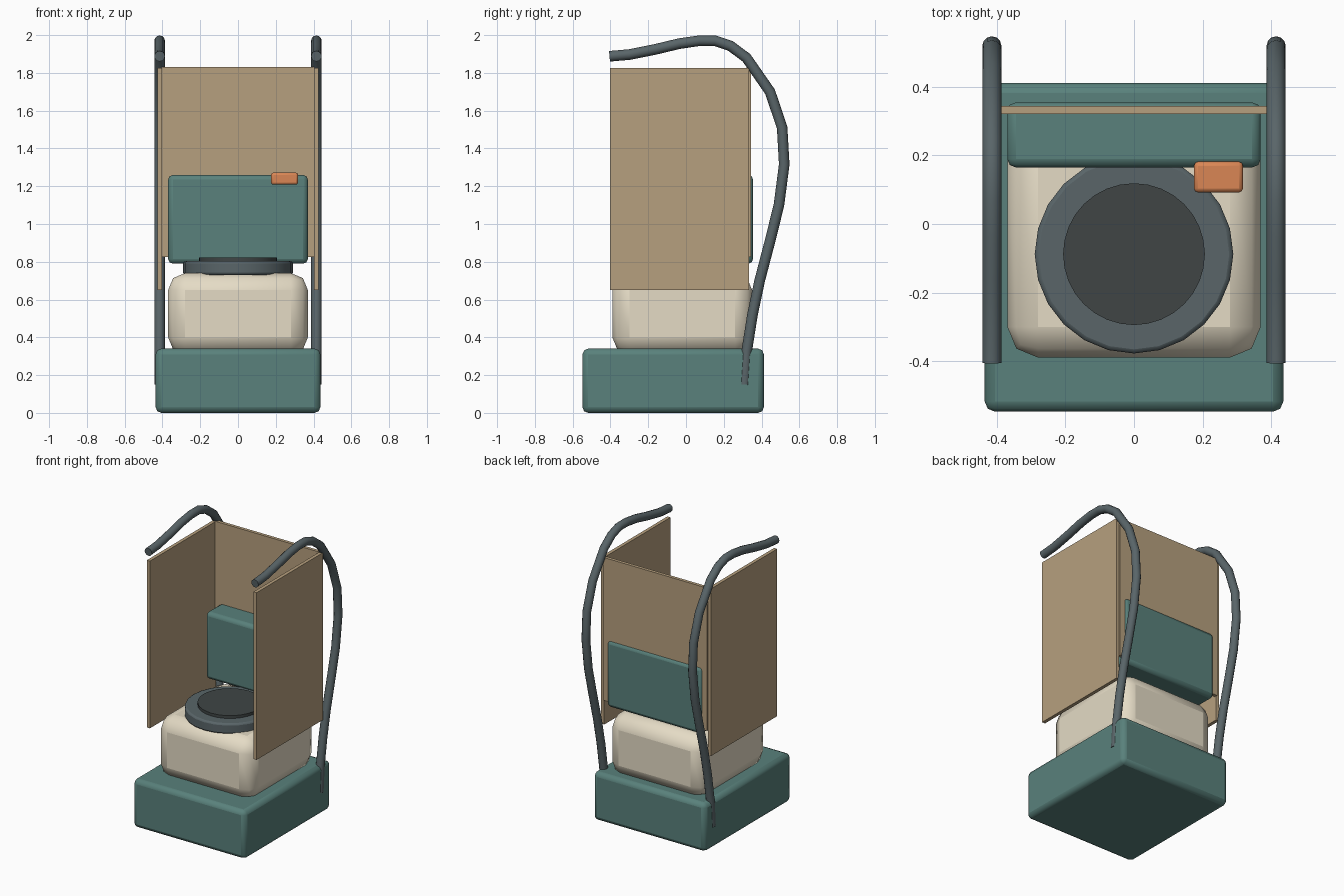
import bpy, math

if "Cube" in bpy.data.objects:
    bpy.data.objects.remove(bpy.data.objects["Cube"])


def material(name, rgb):
    m = bpy.data.materials.new(name)
    m.diffuse_color = (*rgb, 1)
    m.use_nodes = True
    m.node_tree.nodes["Principled BSDF"].inputs["Base Color"].default_value = m.diffuse_color
    return m


TEAL = material("teal", (0.10, 0.22, 0.20))
CREAM = material("cream", (0.78, 0.71, 0.56))
GREY = material("slate_grey", (0.10, 0.13, 0.14))
DARK = material("dark_grey", (0.05, 0.06, 0.06))
BOARD = material("board", (0.47, 0.35, 0.21))
ORANGE = material("orange", (0.70, 0.24, 0.09))


def finish(ob, name, mat, bevel=0.0, segments=2):
    ob.name = name
    ob.data.materials.append(mat)
    if bevel:
        b = ob.modifiers.new("bevel", 'BEVEL')
        b.width, b.segments = bevel, segments
        b.limit_method = 'ANGLE'
        b.angle_limit = math.radians(40)
    bpy.ops.object.shade_smooth_by_angle(angle=math.radians(35))
    return ob


def box(name, mat, x, y, z, bevel=0.0, segments=2):
    spans = (x, y, z)
    bpy.ops.mesh.primitive_cube_add(size=1, location=[(a + b) / 2 for a, b in spans])
    ob = bpy.context.object
    ob.scale = [b - a for a, b in spans]
    bpy.ops.object.transform_apply(location=False, rotation=False, scale=True)
    return finish(ob, name, mat, bevel, segments)


def disc(name, mat, radius, z0, z1, bevel=0.0, sides=24):
    bpy.ops.mesh.primitive_cylinder_add(vertices=sides, radius=radius, depth=z1 - z0,
                                        location=(0, -0.088, (z0 + z1) / 2))
    return finish(bpy.context.object, name, mat, bevel)


# Base, bowl and seat
box("base", TEAL, (-0.436, 0.436), (-0.548, 0.412), (0, 0.34), 0.03)
box("bowl", CREAM, (-0.37, 0.37), (-0.39, 0.35), (0.31, 0.74), 0.09)
disc("seat_ring", GREY, 0.29, 0.73, 0.803, 0.012)
disc("seat_lid", DARK, 0.207, 0.78, 0.823, 0, 32)

# Rear tank with its button
box("rear_tank", TEAL, (-0.37, 0.37), (0.165, 0.355), (0.79, 1.26), 0.025)
box("button", ORANGE, (0.175, 0.318), (0.092, 0.182), (1.208, 1.272), 0.012)

# Privacy panels
box("back_panel", BOARD, (-0.405, 0.405), (0.321, 0.344), (0.825, 1.83))
for side, s in (("left", -1), ("right", 1)):
    box(side + "_panel", BOARD, sorted((s * 0.403, s * 0.427)), (-0.403, 0.333), (0.65, 1.826))

# Bent tube on each side, rising from the base and arching forward
PATH = [(0.31, 0.15), (0.322, 0.33), (0.352, 0.52), (0.39, 0.70), (0.445, 0.91),
        (0.492, 1.10), (0.52, 1.315), (0.509, 1.51), (0.445, 1.70), (0.32, 1.88),
        (0.235, 1.943), (0.155, 1.970), (0.07, 1.970), (-0.035, 1.955),
        (-0.16, 1.925), (-0.30, 1.897), (-0.405, 1.888)]
for side, s in (("left", -1), ("right", 1)):
    cu = bpy.data.curves.new(side + "_tube", 'CURVE')
    cu.dimensions = '3D'
    cu.bevel_depth = 0.028
    cu.bevel_resolution = 4
    cu.use_fill_caps = True
    sp = cu.splines.new('POLY')
    sp.points.add(len(PATH) - 1)
    for p, (y, z) in zip(sp.points, PATH):
        p.co = (s * 0.415, y, z, 1)
    ob = bpy.data.objects.new(side + "_tube", cu)
    bpy.context.collection.objects.link(ob)
    bpy.ops.object.select_all(action='DESELECT')
    ob.select_set(True)
    bpy.context.view_layer.objects.active = ob
    bpy.ops.object.convert(target='MESH')
    finish(bpy.context.object, side + "_tube", GREY)
